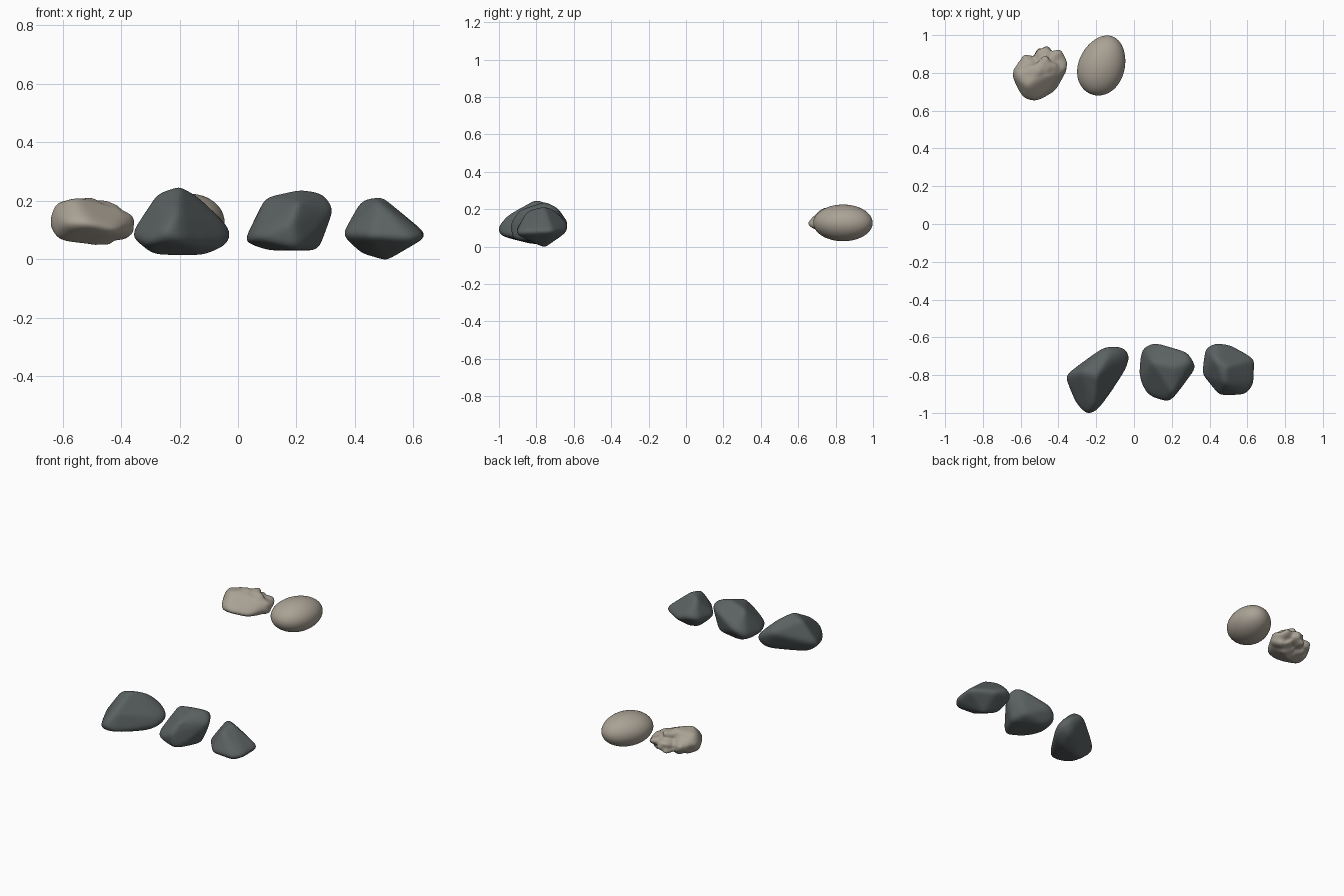
import bpy
import bmesh
from math import radians
from mathutils import Vector, Matrix, noise
from mathutils.bvhtree import BVHTree

default_cube = bpy.data.objects.get("Cube")
if default_cube:
    bpy.data.objects.remove(default_cube, do_unlink=True)


def make_material(name, color):
    material = bpy.data.materials.new(name)
    material.use_nodes = True
    material.diffuse_color = color
    material.node_tree.nodes["Principled BSDF"].inputs["Base Color"].default_value = color
    return material


def bounds(points):
    low = Vector([min(p[axis] for p in points) for axis in range(3)])
    high = Vector([max(p[axis] for p in points) for axis in range(3)])
    return low, high


def finish(name, bm, material):
    """Turn the bmesh into a smooth shaded object."""
    for face in bm.faces:
        face.smooth = True
    mesh = bpy.data.meshes.new(name)
    bm.to_mesh(mesh)
    bm.free()
    mesh.materials.append(material)
    rock = bpy.data.objects.new(name, mesh)
    bpy.context.collection.objects.link(rock)
    return rock


def worn_rock(name, corners, material, wear=9, lumps=0.0):
    """Wrap a fine sphere around the hull of a few corners and wear its edges."""
    corners = [Vector(c) for c in corners]
    low, high = bounds(corners)
    center = (low + high) / 2

    hull = bmesh.new()
    for corner in corners:
        hull.verts.new(corner)
    bmesh.ops.convex_hull(hull, input=hull.verts[:])
    tree = BVHTree.FromBMesh(hull)
    hull.free()

    bm = bmesh.new()
    bmesh.ops.create_icosphere(bm, subdivisions=5, radius=1)
    for vert in bm.verts:
        direction = vert.co.normalized()
        hit = tree.ray_cast(center + direction, -direction)[0]
        vert.co = hit if hit else center
    for _ in range(wear):
        bmesh.ops.smooth_vert(bm, verts=bm.verts[:], factor=0.5,
                              use_axis_x=True, use_axis_y=True, use_axis_z=True)

    # Pitted texture, strongest on the back
    if lumps:
        for vert in bm.verts:
            direction = (vert.co - center).normalized()
            strength = lumps * max(0.0, direction.y + 0.2)
            vert.co += direction * noise.noise(vert.co * 22) * strength

    # Restore the size lost by the wear
    worn_low, worn_high = bounds([v.co for v in bm.verts])
    for vert in bm.verts:
        for axis in range(3):
            t = (vert.co[axis] - worn_low[axis]) / (worn_high[axis] - worn_low[axis])
            vert.co[axis] = low[axis] + t * (high[axis] - low[axis])
    return finish(name, bm, material)


def pebble(name, center, half_axes, turn, material):
    """Egg-shaped smooth pebble, turned around the vertical."""
    bm = bmesh.new()
    bmesh.ops.create_icosphere(bm, subdivisions=5, radius=1)
    for vert in bm.verts:
        vert.co.y *= 1 - 0.08 * vert.co.x
    placing = (Matrix.Translation(center) @ Matrix.Rotation(radians(turn), 4, "Z")
               @ Matrix.Diagonal((*half_axes, 1)))
    bmesh.ops.transform(bm, matrix=placing, verts=bm.verts)
    return finish(name, bm, material)


slate = make_material("slate grey", (0.105, 0.12, 0.122, 1))
sandstone = make_material("warm sandstone", (0.40, 0.36, 0.30, 1))

# Pale stones at the back
pebble("smooth_pale_pebble", (-.17, .84, .127), (.163, .122, .098), 70, sandstone)
worn_rock("lumpy_pale_stone", [
    (-.64, .79, .12), (-.63, .8, .19), (-.58, .89, .1), (-.46, .94, .13),
    (-.39, .92, .13), (-.355, .83, .12), (-.38, .82, .165), (-.43, .7, .1),
    (-.51, .655, .12), (-.58, .67, .12), (-.56, .74, .21), (-.47, .84, .2),
    (-.49, .8, .05), (-.61, .76, .065), (-.39, .84, .07)], sandstone, 12, 0.03)

# Dark stones at the front
worn_rock("peaked_dark_stone", [
    (-.355, -.8, .085), (-.27, -.78, .22), (-.2, -.8, .245), (-.21, -.95, .16),
    (-.245, -1, .1), (-.3, -.95, .05), (-.19, -.97, .06), (-.07, -.65, .12),
    (-.03, -.7, .09), (-.06, -.77, .05), (-.16, -.65, .16), (-.16, -.73, .22),
    (-.28, -.82, .015), (-.13, -.78, .015), (-.1, -.68, .04)], slate)
worn_rock("broad_dark_stone", [
    (.03, -.73, .06), (.03, -.83, .06), (.04, -.66, .08), (.1, -.635, .12),
    (.28, -.69, .2), (.32, -.76, .17), (.27, -.78, .03), (.2, -.92, .03),
    (.18, -.935, .13), (.06, -.9, .07), (.1, -.74, .21), (.21, -.76, .235),
    (.28, -.74, .225), (.2, -.89, .19), (.1, -.7, .03), (.24, -.7, .05)], slate)
worn_rock("small_dark_stone", [
    (.365, -.8, .085), (.38, -.66, .1), (.44, -.635, .12), (.51, -.65, .08),
    (.635, -.72, .085), (.63, -.85, .08), (.59, -.905, .07), (.45, -.905, .08),
    (.43, -.72, .205), (.49, -.76, .21), (.48, -.84, .195), (.5, -.76, 0),
    (.43, -.74, .02)], slate)
